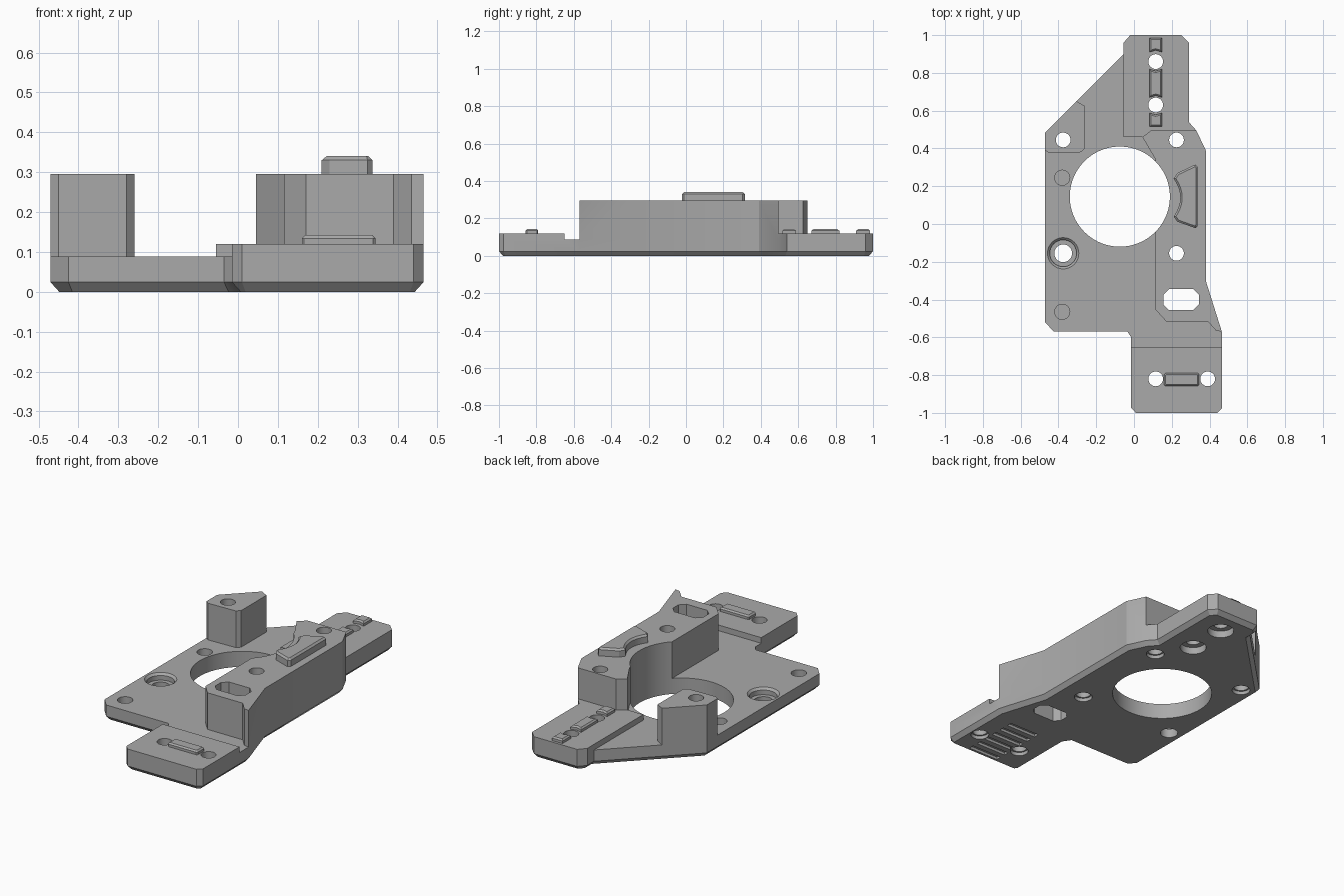
import bpy, bmesh, math
from mathutils import Vector

cube = bpy.data.objects.get("Cube")
if cube:
    bpy.data.objects.remove(cube)

grey = bpy.data.materials.new("mid_grey")
grey.use_nodes = True
COLOUR = (0.4, 0.4, 0.4, 1)
grey.diffuse_color = COLOUR
grey.node_tree.nodes["Principled BSDF"].inputs["Base Color"].default_value = COLOUR


def finish(name, bm):
    bmesh.ops.recalc_face_normals(bm, faces=bm.faces[:])
    mesh = bpy.data.meshes.new(name)
    bm.to_mesh(mesh)
    bm.free()
    mesh.materials.append(grey)
    ob = bpy.data.objects.new(name, mesh)
    bpy.context.collection.objects.link(ob)
    return ob


def chamfer_face(bm, face, inset, z):
    bmesh.ops.inset_region(bm, faces=[face], thickness=inset, use_even_offset=True)
    for v in face.verts:
        v.co.z = z


def prism(name, outline, z0, z1, bottom_chamfer=0, top_chamfer=0):
    """Upright solid from a plan outline, with optional chamfered rims."""
    bm = bmesh.new()
    low = [bm.verts.new((x, y, z0 + bottom_chamfer)) for x, y in outline]
    high = [bm.verts.new((x, y, z1 - top_chamfer)) for x, y in outline]
    bottom, top = bm.faces.new(low), bm.faces.new(high)
    for i in range(len(low)):
        j = (i + 1) % len(low)
        bm.faces.new((low[i], low[j], high[j], high[i]))
    bmesh.ops.recalc_face_normals(bm, faces=bm.faces[:])
    bm.normal_update()
    if bottom_chamfer:
        chamfer_face(bm, bottom, bottom_chamfer * 0.9, z0)
    if top_chamfer:
        chamfer_face(bm, top, top_chamfer, z1)
    return finish(name, bm)


def turned(name, x, y, profile, sides=32):
    """Stepped round solid from (radius, height) pairs."""
    bm = bmesh.new()
    rings = []
    for r, z in profile:
        rings.append([bm.verts.new((x + r * math.cos(a), y + r * math.sin(a), z))
                      for a in (2 * math.pi * i / sides for i in range(sides))])
    for a, b in zip(rings, rings[1:]):
        for i in range(sides):
            j = (i + 1) % sides
            bm.faces.new((a[i], a[j], b[j], b[i]))
    bm.faces.new(rings[0])
    bm.faces.new(rings[-1])
    return finish(name, bm)


def box(x0, x1, y0, y1):
    return [(x0, y0), (x1, y0), (x1, y1), (x0, y1)]


def cut_corners(x0, x1, y0, y1, c):
    return [(x0 + c, y0), (x1 - c, y0), (x1, y0 + c), (x1, y1 - c),
            (x1 - c, y1), (x0 + c, y1), (x0, y1 - c), (x0, y0 + c)]


def combine(body, tool, operation):
    mod = body.modifiers.new(operation, "BOOLEAN")
    mod.operation, mod.solver, mod.object = operation, "EXACT", tool
    bpy.context.view_layer.objects.active = body
    bpy.ops.object.modifier_apply(modifier=mod.name)
    bpy.data.objects.remove(tool)


# Base plate with chamfered underside
FLOOR, PAD, TOP = 0.088, 0.12, 0.295
body = prism("base_plate", [
    (-0.02, 1), (-0.055, 0.96), (-0.055, 0.9), (-0.47, 0.485), (-0.47, -0.52),
    (-0.425, -0.57), (-0.035, -0.57), (-0.015, -0.6), (-0.015, -0.975), (0.01, -1),
    (0.44, -1), (0.465, -0.975), (0.465, -0.57), (0.38, -0.3), (0.38, 0.39),
    (0.33, 0.495), (0.29, 0.54), (0.29, 0.96), (0.25, 1)], 0, FLOOR, bottom_chamfer=0.024)

# Raised areas: front foot, back rail, side tower, corner post
foot = [(-0.015, -0.65), (-0.015, -0.975), (0.01, -1), (0.44, -1), (0.465, -0.975), (0.465, -0.65)]
rail = [(-0.055, 0.46), (0.045, 0.46), (0.09, 0.495), (0.33, 0.495), (0.29, 0.54),
        (0.29, 0.96), (0.25, 1), (-0.02, 1), (-0.055, 0.96)]
tower = [(0.045, 0.46), (0.115, 0.34), (0.115, -0.455), (0.17, -0.515), (0.39, -0.515),
         (0.435, -0.565), (0.465, -0.57), (0.38, -0.3), (0.38, 0.39), (0.33, 0.495), (0.09, 0.495)]
post = [(-0.47, 0.485), (-0.47, 0.39), (-0.45, 0.375), (-0.28, 0.38), (-0.26, 0.4),
        (-0.26, 0.625), (-0.305, 0.65)]
for name, outline, height in (("foot", foot, PAD), ("rail", rail, PAD),
                              ("tower", tower, TOP), ("post", post, TOP)):
    combine(body, prism(name, outline, FLOOR, height), "UNION")

# Large round opening
combine(body, turned("opening", -0.075, 0.145, [(0.265, -1), (0.265, 1)], 96), "DIFFERENCE")

# Bolt holes, wider at the underside
for x, y in ((-0.375, 0.445), (0.225, 0.445), (0.225, -0.155), (0.115, -0.82), (0.39, -0.82)):
    combine(body, turned("hole", x, y, [(0.048, -0.1), (0.048, 0.02), (0.039, 0.02), (0.039, 1)]),
            "DIFFERENCE")

# Rail holes with nut pockets below
for y in (0.86, 0.63):
    combine(body, turned("rail_hole", 0.115, y, [(0.039, -0.1), (0.039, 1)]), "DIFFERENCE")
    combine(body, turned("nut_pocket", 0.115, y, [(0.07, -0.1), (0.07, 0.04)], 32), "DIFFERENCE")

# Counterbored hole and two blind sockets
combine(body, turned("counterbore", -0.375, -0.155, [
    (0.047, -0.1), (0.047, 0.05), (0.071, 0.05), (0.071, 0.076), (0.083, FLOOR), (0.083, 0.2)]),
    "DIFFERENCE")
for y in (0.245, -0.465):
    combine(body, turned("socket", -0.38, y, [(0.04, 0.045), (0.04, 0.2)]), "DIFFERENCE")

# Slot through the tower and grip grooves under the foot
combine(body, prism("slot", cut_corners(0.155, 0.345, -0.455, -0.345, 0.03), -1, 1), "DIFFERENCE")
for i in range(6):
    y = -0.95 + i * 0.063
    combine(body, prism("groove", box(0.15, 0.34, y - 0.015, y + 0.015), -0.1, 0.015), "DIFFERENCE")

# Locating key on the foot
keys = [prism("foot_key", cut_corners(0.16, 0.345, -0.857, -0.79, 0.006), PAD, 0.142, 0, 0.008)]

# Locating keys along the rail, hollowed at the ends beside holes
for name, y0, y1, hollow0, hollow1 in (("rail_key_back", 0.91, 0.985, 1, 0),
                                       ("rail_key_middle", 0.67, 0.82, 1, 1),
                                       ("rail_key_front", 0.515, 0.588, 0, 1)):
    outline = [(0.082, y0), (0.115, y0 + 0.01 * hollow0), (0.148, y0),
               (0.148, y1), (0.115, y1 - 0.01 * hollow1), (0.082, y1)]
    keys.append(prism(name, outline, PAD, 0.142, 0, 0.008))

# Curved key on the tower, following the opening
arc = [(0.21 + 0.035 * (1 - t * t), 0.14 + 0.1 * t) for t in (i / 8 - 1 for i in range(17))]
curved = arc + [(0.23, 0.27), (0.325, 0.315), (0.337, 0.303), (0.337, -0.01), (0.325, -0.022), (0.23, 0.012)]
keys.append(prism("tower_key", curved, TOP, 0.34, 0, 0.01))

# Smooth the round walls, keep edges sharp
for ob in [body] + keys:
    bpy.ops.object.select_all(action="DESELECT")
    ob.select_set(True)
    bpy.context.view_layer.objects.active = ob
    bpy.ops.object.shade_smooth_by_angle(angle=math.radians(25))
